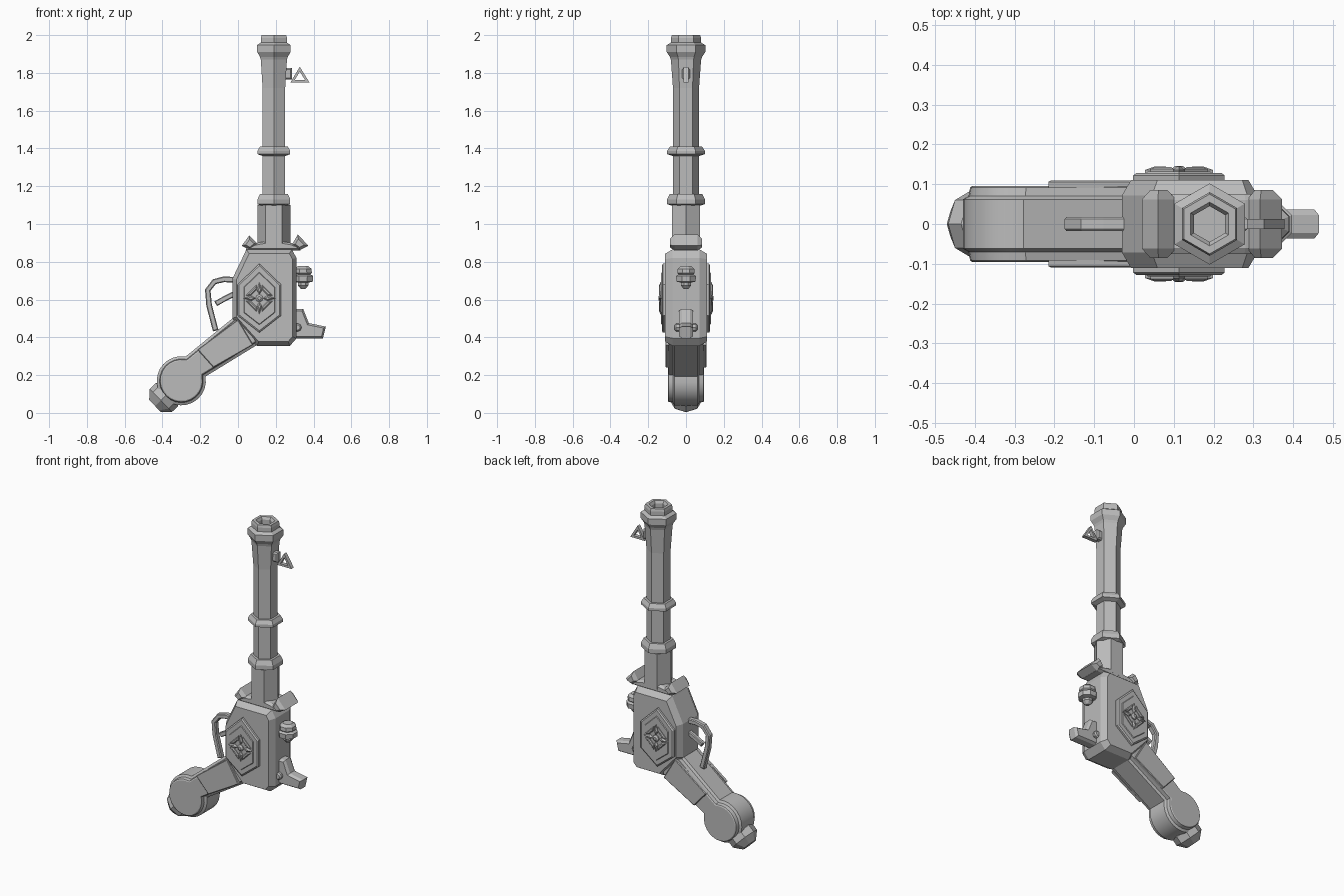
import bpy, bmesh, math
from mathutils import Vector, Matrix

if "Cube" in bpy.data.objects:
    bpy.data.objects.remove(bpy.data.objects["Cube"])

grey = bpy.data.materials.new("grey_metal")
grey.diffuse_color = (0.5, 0.5, 0.5, 1)
grey.use_nodes = True
grey.node_tree.nodes["Principled BSDF"].inputs["Base Color"].default_value = grey.diffuse_color


def finish(name, bm, smooth=None):
    bmesh.ops.recalc_face_normals(bm, faces=bm.faces)
    me = bpy.data.meshes.new(name)
    bm.to_mesh(me)
    bm.free()
    me.materials.append(grey)
    ob = bpy.data.objects.new(name, me)
    bpy.context.collection.objects.link(ob)
    if smooth:
        bpy.ops.object.select_all(action='DESELECT')
        ob.select_set(True)
        bpy.context.view_layer.objects.active = ob
        bpy.ops.object.shade_smooth_by_angle(angle=math.radians(smooth))
    return ob


def inset(pts, d):
    """Move every edge of an outline inwards by d."""
    n = len(pts)
    area = sum(pts[i][0] * pts[(i + 1) % n][1] - pts[(i + 1) % n][0] * pts[i][1] for i in range(n))
    s = 1 if area > 0 else -1
    out = []
    for i in range(n):
        p0, p, p1 = (Vector(pts[j % n]) for j in (i - 1, i, i + 1))
        a, b = (p - p0).normalized(), (p1 - p).normalized()
        na, nb = Vector((-a.y, a.x)) * s, Vector((-b.y, b.x)) * s
        out.append(tuple(p + (na + nb) * (d / (1 + na.dot(nb)))))
    return out


def bridge(bm, rings):
    for r0, r1 in zip(rings, rings[1:]):
        n = len(r0)
        for i in range(n):
            j = (i + 1) % n
            bm.faces.new((r0[i], r0[j], r1[j], r1[i]))
    bm.faces.new(rings[0])
    bm.faces.new(rings[-1])


def prism(name, outlines, layers, mirrored=False, smooth=None):
    """Side outlines (x, z) stacked along y; layers are (y, inset)."""
    bm = bmesh.new()
    for pts in outlines:
        for s in ((1, -1) if mirrored else (1,)):
            bridge(bm, [[bm.verts.new((x, s * y, z)) for x, z in inset(pts, d)] for y, d in layers])
    return finish(name, bm, smooth)


def block(name, pts, half, bevel=0.0, edge=None, smooth=None):
    """Symmetric slab, optionally bevelled towards both sides."""
    layers = [(edge, 0), (half, bevel)] if edge else [(half, 0)]
    return prism(name, [pts], [(-y, d) for y, d in reversed(layers)] + layers, smooth=smooth)


def lathe(name, profile, sides, loc, axis=(0, 0, 1), phase=0):
    """Low-sided turned part; profile is (radius, height)."""
    bm = bmesh.new()
    rings = []
    for r, h in profile:
        rings.append([bm.verts.new((r * math.cos(phase + k * math.tau / sides),
                                    r * math.sin(phase + k * math.tau / sides), h)) for k in range(sides)])
    bridge(bm, rings)
    rot = Vector(axis).to_track_quat('Z', 'Y').to_matrix().to_4x4()
    bm.transform(Matrix.Translation(loc) @ rot)
    return finish(name, bm)


def strip(path, w):
    """Outline of a bar of half width w along a path."""
    left, right = [], []
    for i, p in enumerate(path):
        t = (Vector(path[min(i + 1, len(path) - 1)]) - Vector(path[max(i - 1, 0)])).normalized()
        n = Vector((-t.y, t.x)) * w
        left.append(tuple(Vector(p) + n))
        right.append(tuple(Vector(p) - n))
    return left + right[::-1]


# Barrel with bore, collars and breech
BX, Q = 0.19, math.pi / 2
lathe("barrel", [(0.045, 1.88), (0.045, 1.985), (0.055, 2.0), (0.075, 2.0), (0.08, 1.985), (0.08, 1.96),
                 (0.102, 1.947), (0.102, 1.91), (0.085, 1.885), (0.08, 1.87), (0.069, 1.72), (0.069, 1.05)],
      6, (BX, 0, 0), phase=Q)
for name, z, h in (("middle_collar", 1.36, 0.05), ("lower_collar", 1.095, 0.065)):
    lathe(name, [(0.07, z), (0.1, z + 0.01), (0.1, z + h * 0.55), (0.085, z + h), (0.066, z + h)],
          6, (BX, 0, 0), phase=Q)
lathe("breech", [(0.087, 0.88), (0.087, 1.1)], 6, (BX, 0, 0))

# Front sight: mount and triangular ring
block("sight_mount", [(0.24, 1.765), (0.285, 1.765), (0.285, 1.825), (0.24, 1.825)], 0.02, 0.008, 0.012)
tri = [(0.327, 1.832), (0.378, 1.75), (0.278, 1.75)]
hole = inset(tri, 0.013)
prism("sight_ring", [[tri[i], tri[(i + 1) % 3], hole[(i + 1) % 3], hole[i]] for i in range(3)],
      [(-0.012, 0), (0.012, 0)])

# Receiver body
block("body", [(0.045, 0.865), (-0.03, 0.71), (-0.03, 0.5), (0.1, 0.355), (0.275, 0.355),
               (0.31, 0.395), (0.31, 0.82), (0.285, 0.865)], 0.11, 0.022, 0.072)

# Crown on top of the body
block("crown_base", [(0.04, 0.86), (0.33, 0.86), (0.32, 0.885), (0.28, 0.9), (0.19, 0.915),
                     (0.1, 0.9), (0.05, 0.885)], 0.075, 0.01, 0.06)
block("crown_left_spike", [(0.02, 0.885), (0.06, 0.94), (0.105, 0.895), (0.065, 0.86)], 0.085, 0.014, 0.062)
block("crown_right_spike", [(0.285, 0.89), (0.317, 0.945), (0.372, 0.885), (0.325, 0.86)], 0.085, 0.014, 0.062)

# Hexagonal side plates
CX, CZ = 0.113, 0.607
hexa = [(CX, 0.79), (0.228, 0.68), (0.228, 0.515), (CX, 0.425), (-0.002, 0.515), (-0.002, 0.68)]
prism("side_plate", [hexa], [(0.105, 0), (0.122, 0), (0.128, 0.008)], True)
prism("side_plate_panel", [inset(hexa, 0.03)], [(0.125, 0), (0.132, 0.006)], True)


# Medallion: four points, four bars and a centre gem
def turned(pts, k):
    c, s = math.cos(k * Q), math.sin(k * Q)
    return [(CX + c * x - s * z, CZ + s * x + c * z) for x, z in pts]


kite = [(0.02, 0), (0.042, -0.014), (0.085, 0), (0.042, 0.014)]
bar = [(0.072, 0.014), (0.014, 0.072), (0.014, 0.046), (0.046, 0.014)]
prism("medallion_points", [turned(kite, k) for k in range(4)], [(0.128, 0), (0.136, 0), (0.144, 0.007)], True)
prism("medallion_bars", [turned(bar, k) for k in range(4)], [(0.128, 0), (0.138, 0), (0.143, 0.005)], True)
gem = [(CX + 0.02 * math.cos(k * math.pi / 4), CZ + 0.02 * math.sin(k * math.pi / 4)) for k in range(8)]
prism("medallion_gem", [gem], [(0.128, 0), (0.138, 0), (0.146, 0.01)], True)

# Grip: sloping arm ending in a round
GX, GZ = -0.30, 0.17
arc = [(GX + 0.13 * math.cos(math.radians(a)), GZ + 0.13 * math.sin(math.radians(a)))
       for a in [80 + 14.5 * i for i in range(21)]]
grip = arc + [(0.11, 0.365), (0.11, 0.5), (-0.02, 0.508)]
side = [(0.062, 0), (0.07, 0.014), (0.092, 0.018), (0.096, 0.024)]
prism("grip", [grip], [(-y, d) for y, d in reversed(side)] + side, smooth=25)
prism("grip_side_plate", [[(-0.215, 0.335), (-0.13, 0.24), (0.08, 0.36), (0.0, 0.495)]],
      [(0.09, 0), (0.106, 0), (0.109, 0.004)], True)

# Pommel cap
lathe("pommel", [(0.07, 0.09), (0.085, 0.105), (0.085, 0.15), (0.045, 0.193)], 8,
      (GX, 0, GZ), axis=(-0.72, 0, -0.69))

# Trigger guard and trigger
block("trigger_guard", strip([(-0.02, 0.705), (-0.075, 0.707), (-0.125, 0.695), (-0.16, 0.65),
                              (-0.153, 0.57), (-0.135, 0.5), (-0.118, 0.435)], 0.015), 0.018, 0.005, 0.012)
block("trigger", strip([(-0.02, 0.63), (-0.07, 0.605), (-0.118, 0.578)], 0.014), 0.014, 0.004, 0.009)

# Hammer with its pivot bolt
block("hammer", [(0.3, 0.55), (0.345, 0.55), (0.375, 0.475), (0.465, 0.457), (0.45, 0.395), (0.3, 0.395)],
      0.037, 0.01, 0.022)
lathe("hammer_bolt", [(0.014, -0.06), (0.022, -0.052), (0.022, 0.052), (0.014, 0.06)], 8,
      (0.315, 0, 0.452), axis=(0, 1, 0))

# Stepped knob on the rear of the body
lathe("knob", [(0.012, 0.655), (0.03, 0.675), (0.03, 0.69), (0.055, 0.695), (0.057, 0.725), (0.042, 0.733),
               (0.05, 0.74), (0.048, 0.762), (0.03, 0.777)], 8, (0.345, 0, 0), phase=math.pi / 8)
block("knob_bracket", [(0.3, 0.69), (0.34, 0.69), (0.34, 0.745), (0.3, 0.745)], 0.03)
